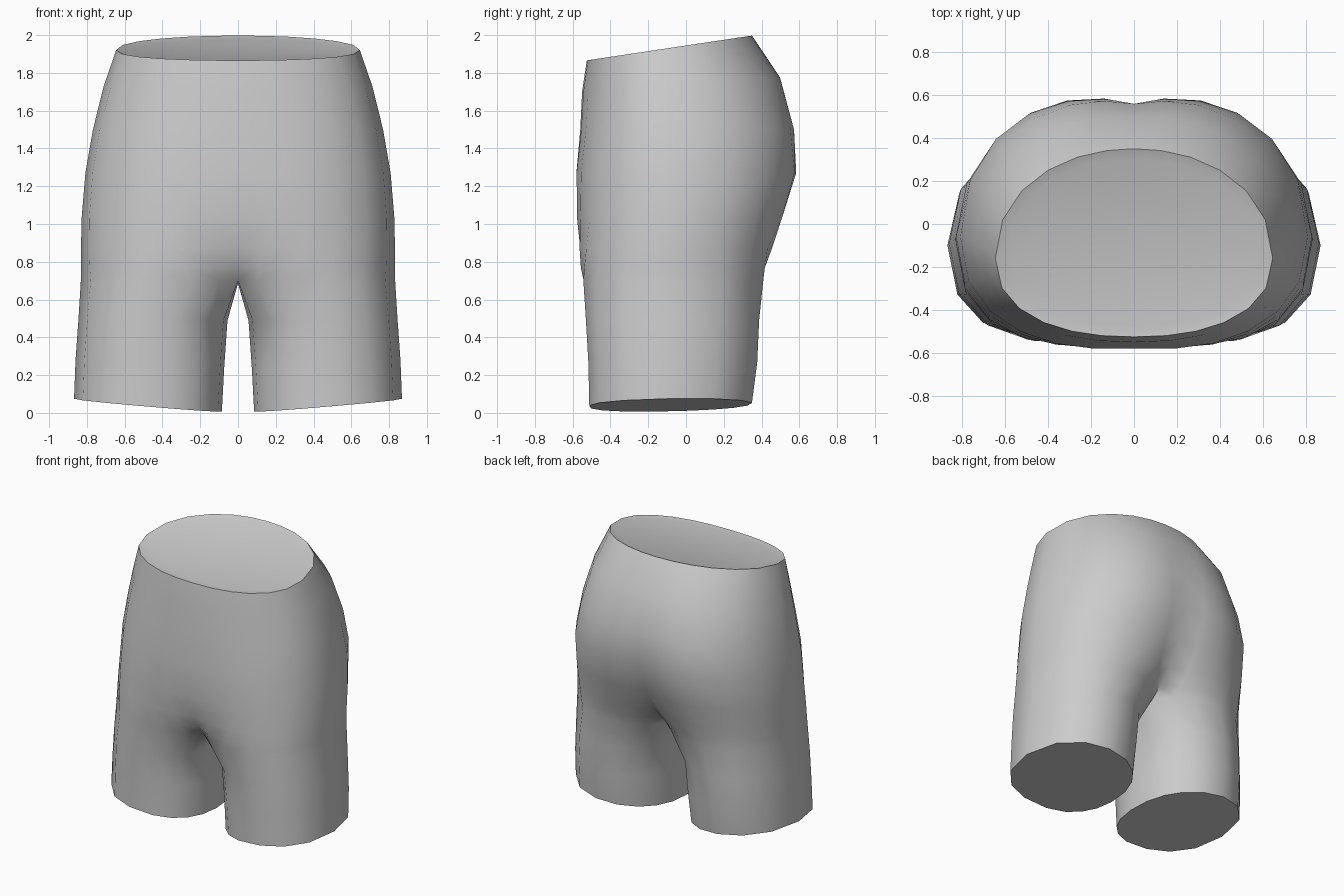
import bpy, bmesh
from math import sin, cos, radians, copysign

if "Cube" in bpy.data.objects:
    bpy.data.objects.remove(bpy.data.objects["Cube"])

SEGS = 12     # segments round the outside of one half
INNER = 3     # extra points on the inner thigh


def sp(v, power):
    return copysign(abs(v) ** power, v)


def section(deg):
    """Unit section point; 0 deg is outward, +90 is the back (rounder than the front)."""
    power = 0.97 if deg > 0 else 0.87
    return sp(cos(radians(deg)), power), sp(sin(radians(deg)), min(power, 0.93))


def point(deg, cx, hx, cy, yf, yb):
    c, s = section(deg)
    return cx + hx * c, cy + (yb - cy if s > 0 else cy - yf) * s


def outer_angle(i, front, back):
    """Angles from the front seam to the back seam, closer together at the seams."""
    u = 2 * i / SEGS - 1
    return u * (1 + 0.33 * (1 - abs(u))) * (back if u > 0 else front)


# Leg sections: z, inner x, outer x, front y, back y, centre y, z slope in x, in y
legs = [
    (0.0, 0.085, 0.868, -0.515, 0.35, -0.1, 0.085, 0.02),
    (0.25, 0.072, 0.860, -0.52, 0.378, -0.09, 0.04, 0),
    (0.49, 0.055, 0.845, -0.533, 0.388, -0.08, 0, 0),
]
# Torso sections: z, outer x, front y, back y, centre y, front angle, back angle, y slope
# An angle past 90 curls the section in to the centre seam (crotch and cleft).
torso = [
    (0.70, 0.832, -0.55, 0.41, -0.07, 137, 148, 0),
    (0.77, 0.832, -0.557, 0.425, -0.07, 125, 137, 0),
    (0.87, 0.831, -0.566, 0.455, -0.07, 113, 124, 0),
    (1.03, 0.828, -0.577, 0.51, -0.06, 100, 114, 0),
    (1.27, 0.808, -0.582, 0.585, -0.06, 95, 107, 0),
    (1.50, 0.768, -0.56, 0.572, -0.07, 92, 102, 0),
    (1.74, 0.71, -0.55, 0.50, -0.1, 90, 95, 0.07),
    (1.945, 0.645, -0.525, 0.35, -0.16, 90, 90, 0.15),
]

bm = bmesh.new()
rings = []

# Thigh rings, closed loops
for z, xi, xo, yf, yb, cy, sx, sy in legs:
    angles = [outer_angle(i, 142, 148) for i in range(SEGS + 1)]
    angles += [148 + 70 * (k + 1) / (INNER + 1) for k in range(INNER)]
    ring = []
    for a in angles:
        a = a - 360 if a > 180 else a
        x, y = point(a, (xi + xo) / 2, (xo - xi) / 2, cy, yf, yb)
        ring.append(bm.verts.new((x, y, z + sx * (x - xi) + sy * (y - yf))))
    rings.append(ring)

# Hip rings, open halves that end on the centre seam
for n, (z, xo, yf, yb, cy, front, back, sy) in enumerate(torso):
    ring = []
    for i in range(SEGS + 1):
        a = outer_angle(i, front, back)
        c = section(back if a > 0 else -front)[0]
        hx = xo / (1 - c)
        x, y = point(a, -hx * c, hx, cy, yf, yb)
        if i in (0, SEGS):
            x = 0
        ring.append(bm.verts.new((x, y, z + sy * y)))
    if n == 0:  # crotch seam between the legs
        y0, y1 = ring[0].co.y, ring[-1].co.y
        for k in range(INNER):
            f = (k + 1) / (INNER + 1)
            ring.append(bm.verts.new((0, y1 + (y0 - y1) * f, z - 0.015)))
    rings.append(ring)

# Skin between neighbouring rings
for lo, hi in zip(rings, rings[1:]):
    closed = len(lo) == len(hi) > SEGS + 1
    count = len(lo) if closed else SEGS
    for i in range(count):
        j = (i + 1) % len(lo)
        bm.faces.new((lo[i], lo[j], hi[j], hi[i]))

# Mirror the half, then cap waist and leg ends
bmesh.ops.mirror(bm, geom=bm.verts[:] + bm.edges[:] + bm.faces[:],
                 axis='X', merge_dist=0.0005)
bmesh.ops.remove_doubles(bm, verts=bm.verts[:], dist=0.0005)
caps = bmesh.ops.holes_fill(
    bm, edges=[e for e in bm.edges if e.is_boundary], sides=0)["faces"]
bmesh.ops.recalc_face_normals(bm, faces=bm.faces[:])

# Slightly dished waist
waist = [f for f in caps if f.calc_center_median().z > 1]
bmesh.ops.inset_region(bm, faces=waist, thickness=0.05, depth=-0.012)

mesh = bpy.data.meshes.new("shorts")
bm.to_mesh(mesh)
bm.free()
shorts = bpy.data.objects.new("shorts", mesh)
bpy.context.collection.objects.link(shorts)

bpy.context.view_layer.objects.active = shorts
shorts.select_set(True)
bpy.ops.object.shade_smooth_by_angle(angle=radians(55))
